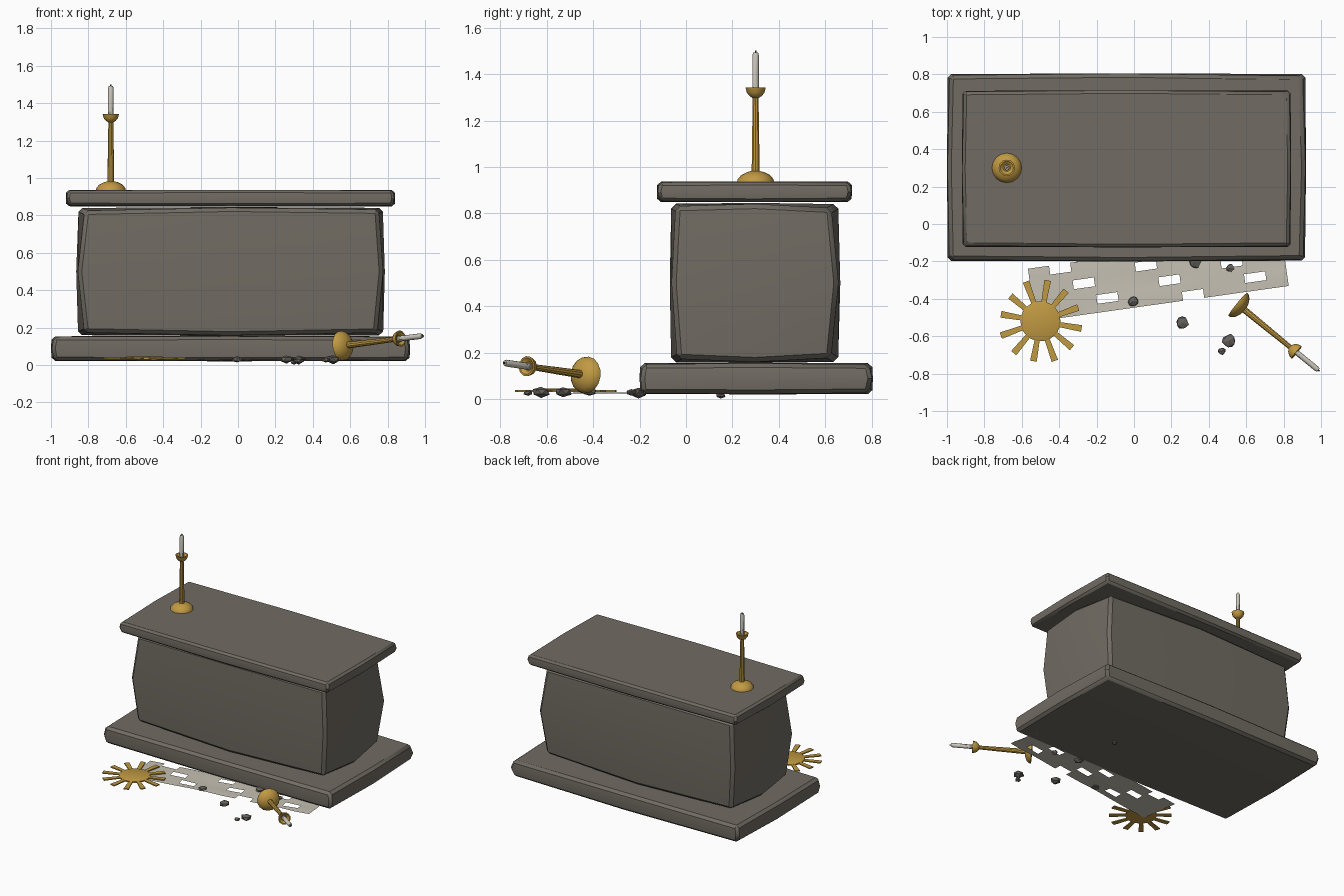
import bpy, bmesh, math, random
from mathutils import Vector, Matrix

random.seed(4)
if "Cube" in bpy.data.objects:
    bpy.data.objects.remove(bpy.data.objects["Cube"])


def material(name, rgb):
    m = bpy.data.materials.new(name)
    m.use_nodes = True
    m.diffuse_color = (*rgb, 1)
    m.node_tree.nodes["Principled BSDF"].inputs["Base Color"].default_value = (*rgb, 1)
    return m


STONE = material("grey stone", (0.165, 0.15, 0.125))
RUBBLE = material("dark rubble", (0.13, 0.122, 0.108))
BRASS = material("tarnished brass", (0.53, 0.32, 0.055))
WAX = material("pale wax", (0.6, 0.57, 0.5))
CLOTH = material("worn linen", (0.56, 0.53, 0.45))
WICK = material("burnt wick", (0.04, 0.035, 0.03))


def finish(bm, name, mat, smooth=30):
    bmesh.ops.recalc_face_normals(bm, faces=bm.faces)
    mesh = bpy.data.meshes.new(name)
    bm.to_mesh(mesh)
    bm.free()
    mesh.materials.append(mat)
    ob = bpy.data.objects.new(name, mesh)
    bpy.context.collection.objects.link(ob)
    if smooth:
        bpy.ops.object.select_all(action='DESELECT')
        ob.select_set(True)
        bpy.context.view_layer.objects.active = ob
        bpy.ops.object.shade_smooth_by_angle(angle=math.radians(smooth))
    return ob


# Worn stone block: corners pulled in more than edges, then chamfered
def stone_block(name, low, high, pull, bevel):
    low, high = Vector(low), Vector(high)
    mid, half = (low + high) / 2, (high - low) / 2
    bm = bmesh.new()
    bmesh.ops.create_cube(bm, size=2)
    bmesh.ops.subdivide_edges(bm, edges=bm.edges[:], cuts=1, use_grid_fill=True)
    for v in bm.verts:
        outer = sum(abs(c) > 0.5 for c in v.co)
        amount = {1: 0, 2: 0.25, 3: 1}[outer] * random.uniform(0.75, 1.3)
        unit = v.co.copy()
        for i in range(3):
            inset = pull[i] * amount if outer > 1 else 0
            v.co[i] = mid[i] + unit[i] * (half[i] - inset)
    bmesh.ops.recalc_face_normals(bm, faces=bm.faces)
    sharp = [e for e in bm.edges if e.calc_face_angle(0) > 0.8]
    bmesh.ops.bevel(bm, geom=sharp, offset=bevel, segments=1, affect='EDGES', profile=0.5)
    return finish(bm, name, STONE)


stone_block("base_slab", (-1, -0.2, 0.02), (0.92, 0.805, 0.155), (0.02, 0.014, 0.005), 0.018)
stone_block("altar_body", (-0.865, -0.07, 0.155), (0.785, 0.665, 0.845), (0.042, 0.032, 0.018), 0.02)
stone_block("top_slab", (-0.92, -0.125, 0.848), (0.84, 0.715, 0.937), (0.014, 0.012, 0.004), 0.014)


# Turned part from (radius, height) pairs
def lathe(name, profile, mat, sides, place, smooth=35):
    bm = bmesh.new()
    rings = []
    for r, z in profile:
        rings.append([bm.verts.new((r * math.cos(2 * math.pi * i / sides),
                                    r * math.sin(2 * math.pi * i / sides), z))
                      for i in range(sides)])
    for a, b in zip(rings, rings[1:]):
        for i in range(sides):
            j = (i + 1) % sides
            bm.faces.new((a[i], a[j], b[j], b[i]))
    bm.faces.new(rings[0])
    bm.faces.new(rings[-1])
    bm.transform(place)
    return finish(bm, name, mat, smooth)


FOOT = [(0.08, 0), (0.077, 0.012), (0.062, 0.03), (0.038, 0.042), (0.019, 0.047)]
STEM = [(0.018, 0.04), (0.016, 0.2), (0.013, 0.37)]
CUP = [(0.013, 0.362), (0.026, 0.37), (0.038, 0.385), (0.044, 0.408), (0.036, 0.408), (0.02, 0.395)]
CANDLE = [(0.015, 0.39), (0.015, 0.545), (0.011, 0.558)]
WICK_PROFILE = [(0.005, 0.54), (0.004, 0.566)]


def candlestick(prefix, foot, axis):
    rot = Vector((0, 0, 1)).rotation_difference(Vector(axis)).to_matrix().to_4x4()
    place = Matrix.Translation(foot) @ rot
    for part, profile, mat, sides in (("foot", FOOT, BRASS, 16), ("stem", STEM, BRASS, 10),
                                      ("cup", CUP, BRASS, 12), ("candle", CANDLE, WAX, 10),
                                      ("wick", WICK_PROFILE, WICK, 6)):
        lathe(prefix + "_" + part, profile, mat, sides, place)


candlestick("standing", (-0.68, 0.3, 0.935), (0, 0, 1))
candlestick("fallen", (0.555, -0.43, 0.103), (0.435, -0.355, 0.053))

# Fallen sun emblem: disc with twelve flared rays
SUN = Matrix.Translation((-0.5, -0.52, 0.03))
lathe("sun_disc", [(0.107, 0), (0.107, 0.01), (0.095, 0.015)], BRASS, 24, SUN)
bm = bmesh.new()
for k in range(12):
    reach = 0.218 + random.uniform(-0.008, 0.008)
    cube = bmesh.ops.create_cube(bm, size=1)["verts"]
    for v in cube:
        tip = v.co.x > 0
        v.co = Vector((reach if tip else 0.09,
                       v.co.y * (0.036 if tip else 0.026), 0.005 + v.co.z * 0.008))
    bmesh.ops.rotate(bm, verts=cube, cent=(0, 0, 0),
                     matrix=Matrix.Rotation(math.radians(80 + 30 * k), 3, 'Z'))
bm.transform(SUN)
finish(bm, "sun_rays", BRASS, 0)

# Torn cloth: tilted grid with missing patches
COLS, ROWS, CELL_U, CELL_V = 12, 6, 0.114, 0.0475
MISSING = {(1, 5), (2, 3), (3, 1), (5, 4), (6, 2), (7, 0), (9, 3), (10, 1)}
bm = bmesh.new()
grid = [[bm.verts.new((-0.595 + c * CELL_U, -0.443 + r * CELL_V,
                       0.026 + random.uniform(-0.003, 0.003)))
         for r in range(ROWS + 1)] for c in range(COLS + 1)]
for c in range(COLS):
    for r in range(ROWS):
        if (c, r) not in MISSING:
            bm.faces.new((grid[c][r], grid[c + 1][r], grid[c + 1][r + 1], grid[c][r + 1]))
bmesh.ops.delete(bm, geom=[v for v in bm.verts if not v.link_faces], context='VERTS')
bm.transform(Matrix.Rotation(math.radians(8), 4, 'Z'))
cloth = finish(bm, "torn_cloth", CLOTH)
if cloth.data.polygons[0].normal.z < 0:
    cloth.data.flip_normals()

# Scattered rubble
for i, (x, y, z, r) in enumerate([(-0.005, -0.415, 0.03, 0.03), (0.26, -0.53, 0.031, 0.039),
                                  (0.51, -0.625, 0.031, 0.041), (0.47, -0.68, 0.027, 0.022),
                                  (0.325, -0.205, 0.027, 0.038), (0.515, -0.235, 0.028, 0.024),
                                  (0.3, 0.15, 0.015, 0.021)]):
    bm = bmesh.new()
    bmesh.ops.create_icosphere(bm, subdivisions=1, radius=r)
    for v in bm.verts:
        v.co *= random.uniform(0.8, 1.12)
        v.co.z *= 0.62
    bm.transform(Matrix.Translation((x, y, z)) @ Matrix.Rotation(i, 4, 'Z'))
    finish(bm, "rubble_%d" % (i + 1), RUBBLE, 0)
